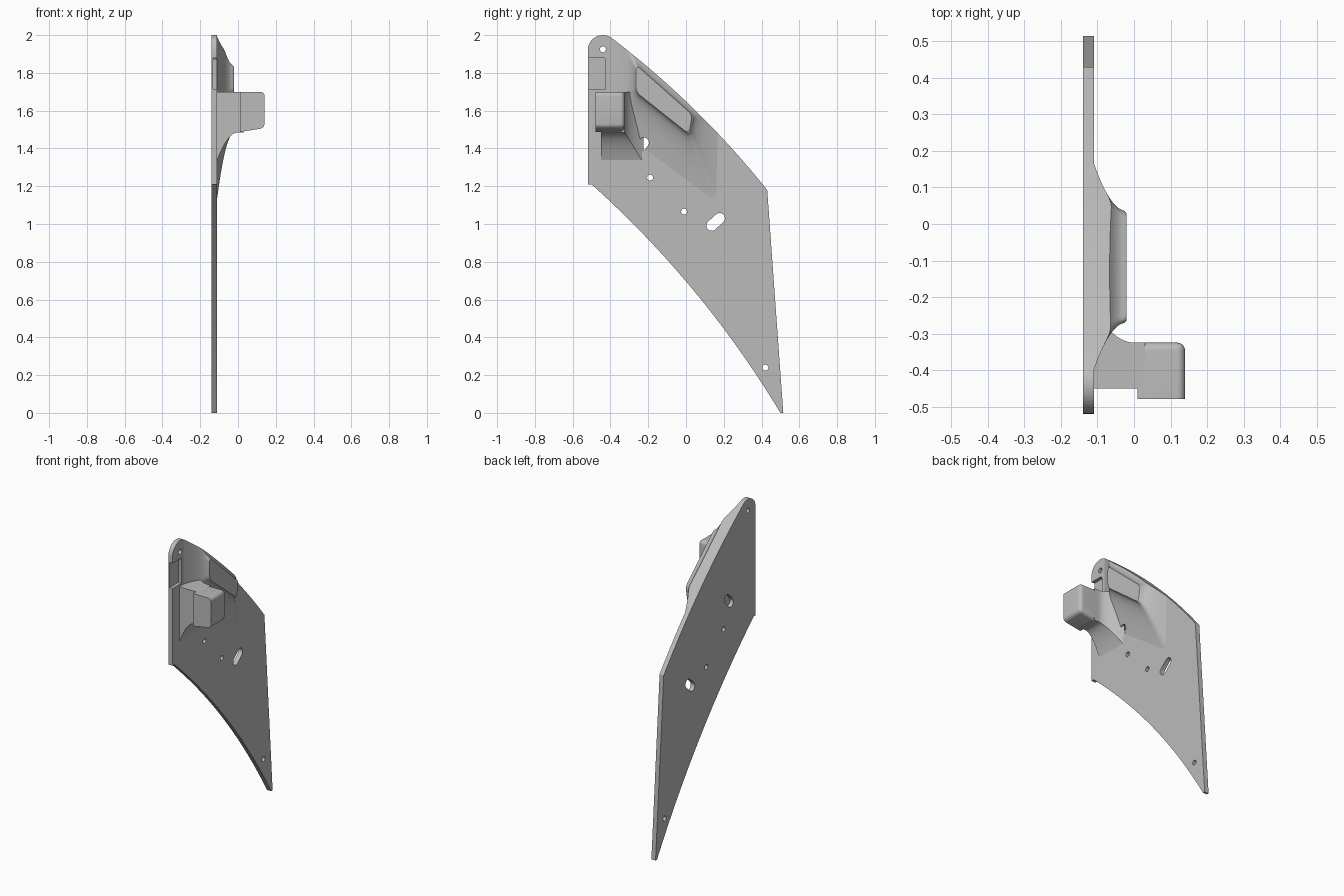
import bpy, bmesh, math
from mathutils import Vector

if "Cube" in bpy.data.objects:
    bpy.data.objects.remove(bpy.data.objects["Cube"])

BACK, FACE, CREST = -0.14, -0.11, -0.02

grey = bpy.data.materials.new("light grey metal")
grey.use_nodes = True
colour = (0.5, 0.5, 0.5, 1)
grey.diffuse_color = colour
grey.node_tree.nodes["Principled BSDF"].inputs["Base Color"].default_value = colour


def finish(name, bm):
    bmesh.ops.recalc_face_normals(bm, faces=bm.faces)
    mesh = bpy.data.meshes.new(name)
    bm.to_mesh(mesh)
    bm.free()
    mesh.materials.append(grey)
    ob = bpy.data.objects.new(name, mesh)
    bpy.context.collection.objects.link(ob)
    return ob


def loft(name, rings):
    """Skin a list of (x, [(y, z), ...]) sections and cap both ends."""
    bm = bmesh.new()
    rows = [[bm.verts.new((x, y, z)) for y, z in pts] for x, pts in rings]
    n = len(rows[0])
    for a, b in zip(rows, rows[1:]):
        for i in range(n):
            j = (i + 1) % n
            bm.faces.new((a[i], a[j], b[j], b[i]))
    bm.faces.new(rows[0])
    bm.faces.new(rows[-1])
    return finish(name, bm)


def bezier(a, c, b, n):
    a, b, c = Vector(a), Vector(b), Vector(c)
    return [a.lerp(c, i / n).lerp(c.lerp(b, i / n), i / n) for i in range(n + 1)]


def arc(cy, cz, r, start, end, n):
    angles = [math.radians(start + (end - start) * i / n) for i in range(n + 1)]
    return [(cy + r * math.cos(t), cz + r * math.sin(t)) for t in angles]


def rounded(corners, r):
    pts = []
    for i, p in enumerate(corners):
        p = Vector(p)
        before = (Vector(corners[i - 1]) - p).normalized() * r
        after = (Vector(corners[(i + 1) % len(corners)]) - p).normalized() * r
        pts += bezier(p + before, p, p + after, 6)
    return pts


def boolean(ob, cutter, operation):
    mod = ob.modifiers.new("cut", "BOOLEAN")
    mod.object, mod.operation, mod.solver = cutter, operation, "EXACT"
    bpy.context.view_layer.update()
    graph = bpy.context.evaluated_depsgraph_get()
    mesh = bpy.data.meshes.new_from_object(ob.evaluated_get(graph))
    ob.modifiers.clear()
    ob.data = mesh
    bpy.data.objects.remove(cutter)


# plate outline: rounded lug, bowed upper edge, straight end, hollow lower edge
lug = arc(-0.44, 1.92, 0.08, 180, 48, 12)
outline = [(-0.52, 1.21)] + lug
outline += bezier(lug[-1], (0.07, 1.63), (0.43, 1.18), 24)[1:]
outline += [(0.515, 0)] + bezier((0.5, 0), (0.09, 0.68), (-0.5, 1.21), 28)
plate = loft("mounting_plate", [(BACK, outline), (FACE, outline)])

# ridge with hollow flared sides, trimmed flush with the plate edge
top = rounded([(-0.27, 1.85), (0.04, 1.575), (0.02, 1.47), (-0.27, 1.70)], 0.03)
foot = rounded([(-0.40, 2.12), (0.17, 1.62), (0.16, 1.12), (-0.40, 1.53)], 0.05)
rings = [(FACE - 0.01, foot)]
steps = 14
for i in range(steps):
    s = i / steps
    spread = (1 - s) ** 2
    rings.append((FACE + s * (CREST - FACE),
                  [Vector(t).lerp(Vector(f), spread) for t, f in zip(top, foot)]))
centre = sum((Vector(t) for t in top), Vector((0, 0))) / len(top)
rings.append((CREST, [Vector(t).lerp(centre, 0.04) for t in top]))
ridge = loft("edge_ridge", rings)
boolean(ridge, loft("trim", [(BACK, outline), (0.3, outline)]), "INTERSECT")

# arm stem flaring into the plate
rings = []
for i in range(13):
    s = i / 12
    back = -0.325 + 0.10 * (1 - s) ** 2
    low = 1.485 - 0.16 * (1 - s) ** 2
    rings.append((FACE - 0.005 + s * 0.115,
                  [(-0.45, low), (back, low), (back, 1.70), (-0.45, 1.70)]))
rings.append((0.03, rings[-1][1]))
stem = loft("arm_stem", rings)

# arm head: block with a sloped underside and softened outer edges
bm = bmesh.new()
bmesh.ops.create_cube(bm, size=1)
for v in bm.verts:
    x = 0.14 if v.co.x > 0 else 0.01
    low = 1.508 if v.co.x > 0 else 1.487
    v.co = (x, -0.325 if v.co.y > 0 else -0.48, 1.70 if v.co.z > 0 else low)
soft = []
for e in bm.edges:
    mid = (e.verts[0].co + e.verts[1].co) / 2
    if mid.y > -0.47 and mid.x > 0.02 and (mid.x > 0.13 or mid.y > -0.33):
        soft.append(e)
bmesh.ops.bevel(bm, geom=soft, offset=0.022, segments=5, profile=0.5, affect="EDGES")
head = finish("arm_head", bm)
bm = bmesh.new()
bmesh.ops.create_cone(bm, cap_ends=True, segments=24, radius1=0.023, radius2=0.023, depth=0.5)
for v in bm.verts:
    v.co = (v.co.x + 0.073, v.co.z - 0.4, v.co.y + 1.595)
boolean(head, finish("bolt_cutter", bm), "DIFFERENCE")

# round holes and angled slots through the plate
cuts = [arc(y, z, 0.016, 0, 345, 23) for y, z in
        ((-0.44, 1.925), (-0.19, 1.245), (-0.01, 1.065), (0.42, 0.24))]
for y, z, dy, dz in ((-0.243, 1.41, 0.019, 0.02), (0.157, 1.011, 0.021, 0.019)):
    tilt = math.degrees(math.atan2(dz, dy))
    cuts.append(arc(y + dy, z + dz, 0.028, tilt - 90, tilt + 90, 10)
                + arc(y - dy, z - dz, 0.028, tilt + 90, tilt + 270, 10))
for pts in cuts:
    for ob in (plate, ridge):
        boolean(ob, loft("hole_cutter", [(-0.2, pts), (0.2, pts)]), "DIFFERENCE")

# shallow pocket beside the ridge
pocket = [(-0.6, 1.715), (-0.425, 1.715)] + arc(-0.44, 1.865, 0.015, 0, 90, 4) + [(-0.6, 1.88)]
boolean(plate, loft("pocket_cutter", [(-0.132, pocket), (0.1, pocket)]), "DIFFERENCE")

# smooth the flared surfaces, keep edges crisp
for ob in (plate, ridge, stem, head):
    bpy.ops.object.select_all(action="DESELECT")
    ob.select_set(True)
    bpy.context.view_layer.objects.active = ob
    bpy.ops.object.shade_smooth_by_angle(angle=math.radians(30))
